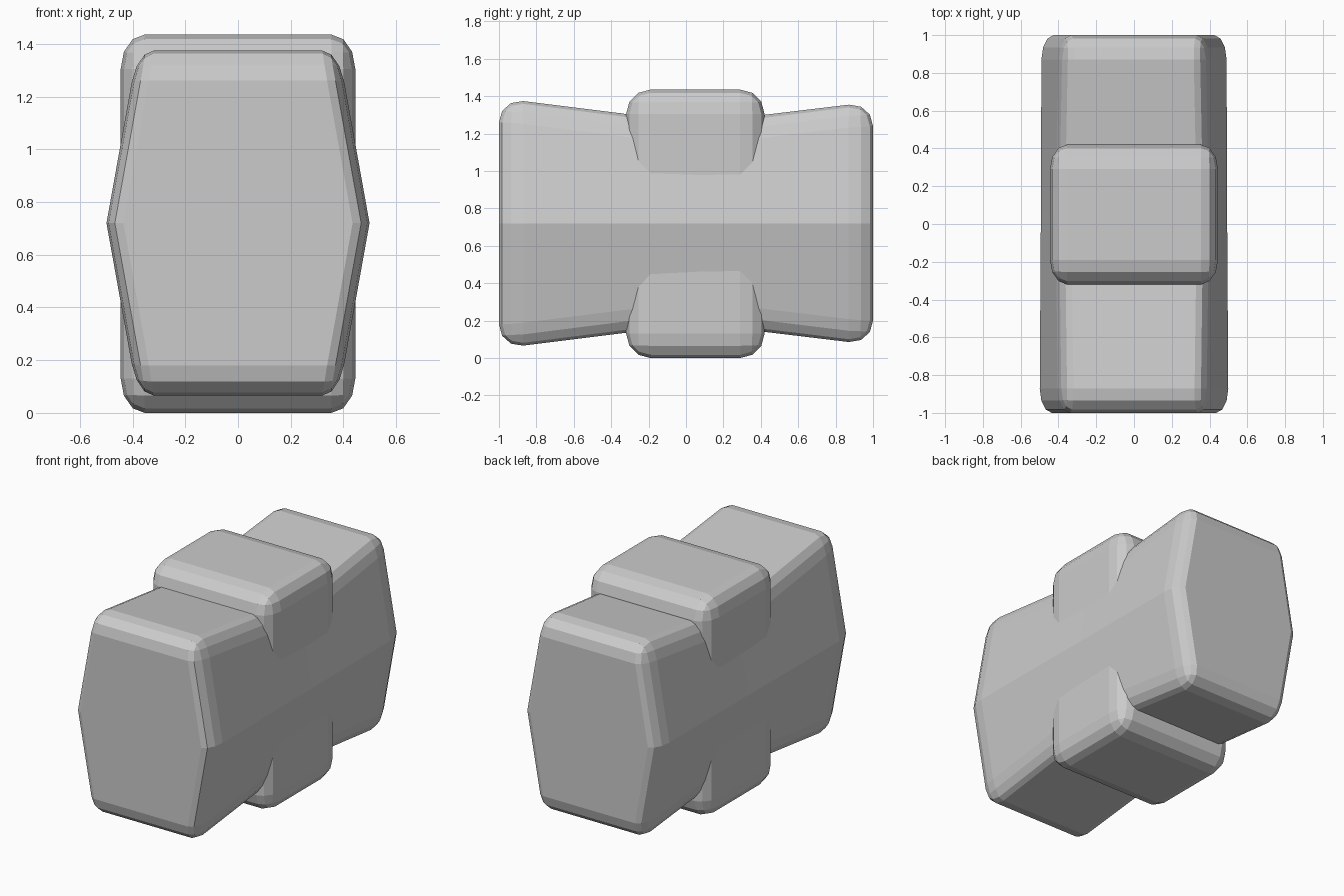
import bpy
import bmesh

cube = bpy.data.objects.get("Cube")
if cube:
    bpy.data.objects.remove(cube)

grey = bpy.data.materials.new("plain grey")
grey.use_nodes = True
grey.diffuse_color = (0.6, 0.6, 0.6, 1)
grey.node_tree.nodes["Principled BSDF"].inputs["Base Color"].default_value = (0.6, 0.6, 0.6, 1)

MID_Z = 0.72


def loft(name, rings, squash, bevel):
    """Skin rings along y; bevel in a widened space so x roundings end up narrower."""
    bm = bmesh.new()
    loops = [[bm.verts.new((x / squash, y, z)) for x, z in pts] for y, pts in rings]
    for a, b in zip(loops, loops[1:]):
        n = len(a)
        for i in range(n):
            j = (i + 1) % n
            bm.faces.new((a[i], a[j], b[j], b[i]))
    bm.faces.new(loops[0])
    bm.faces.new(loops[-1])
    bmesh.ops.recalc_face_normals(bm, faces=bm.faces)
    # round only the sharp edges, leaving the shallow ridges crisp
    sharp = [e for e in bm.edges if e.calc_face_angle() > 0.8]
    bmesh.ops.bevel(bm, geom=sharp, offset=bevel, offset_type='OFFSET',
                    segments=3, profile=0.5, affect='EDGES', clamp_overlap=True)
    for v in bm.verts:
        v.co.x *= squash
    bmesh.ops.recalc_face_normals(bm, faces=bm.faces)
    mesh = bpy.data.meshes.new(name)
    bm.to_mesh(mesh)
    bm.free()
    mesh.materials.append(grey)
    obj = bpy.data.objects.new(name, mesh)
    bpy.context.collection.objects.link(obj)
    return obj


def hexagon(mid, top, half_height):
    lo, hi = MID_Z - half_height, MID_Z + half_height
    return [(mid, MID_Z), (top, hi), (-top, hi), (-mid, MID_Z), (-top, lo), (top, lo)]


# Hammer-like body: six-sided section, pinched at the waist
loft("head_body", [
    (-1.0, hexagon(0.50, 0.38, 0.67)),
    (0.06, hexagon(0.493, 0.394, 0.537)),
    (1.0, hexagon(0.49, 0.375, 0.65)),
], 0.47, 0.13)

# Rounded block passing through the waist
block = [(0.445, 0), (0.445, 1.435), (-0.445, 1.435), (-0.445, 0)]
loft("centre_block", [(-0.32, block), (0.42, block)], 0.7, 0.13)
